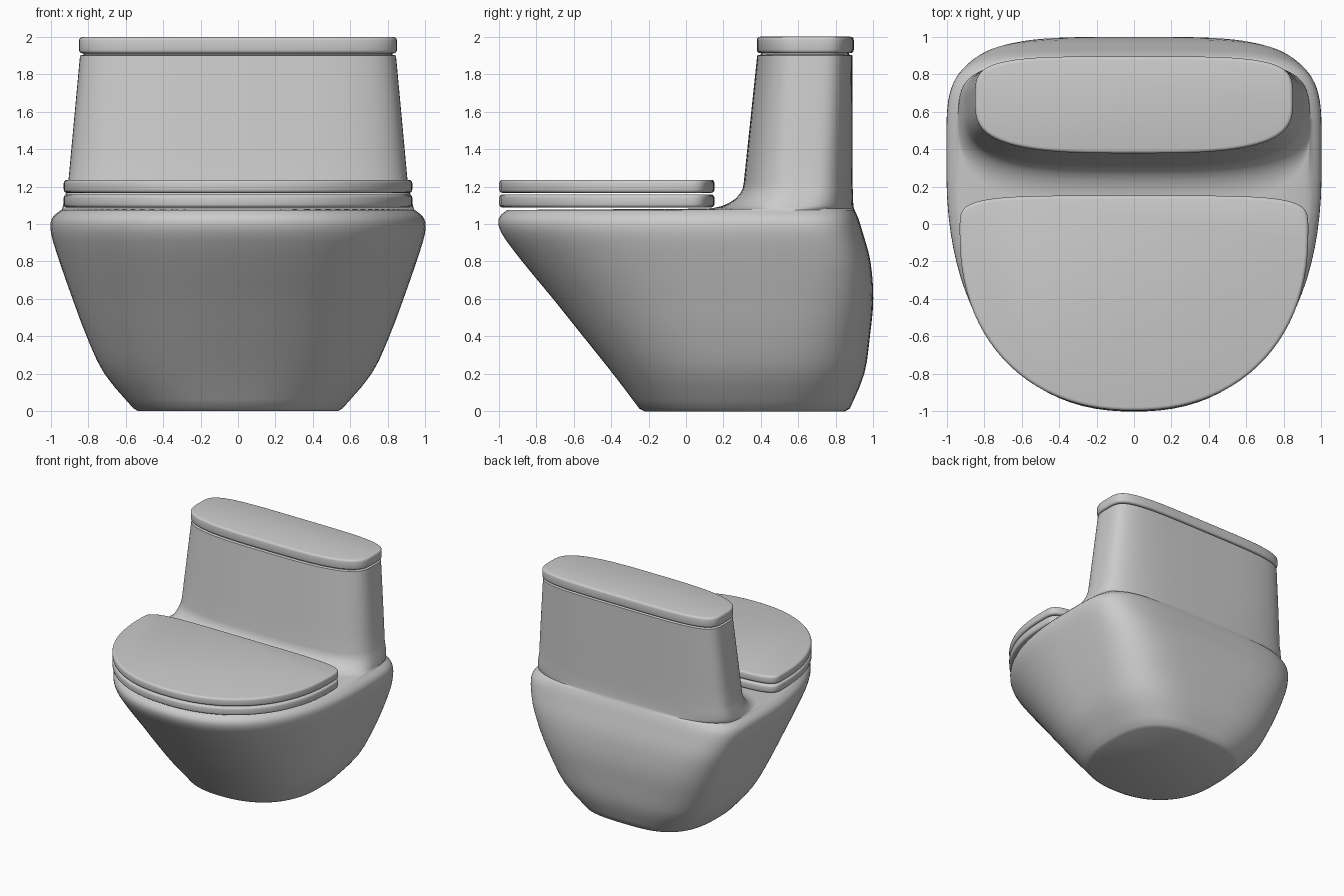
import bpy, bmesh, math
from mathutils import Vector

if "Cube" in bpy.data.objects:
    bpy.data.objects.remove(bpy.data.objects["Cube"])

N = 96  # points around each cross-section


def section(w, front, back, yc, nf, nb):
    """Rounded outline: half width w, separate front/back depth and squareness."""
    pts = []
    for i in range(N):
        a = 2 * math.pi * (i + 0.5) / N
        c, s = math.cos(a), math.sin(a)
        n, depth = (nb, back - yc) if s > 0 else (nf, yc - front)
        pts.append((math.copysign(abs(c) ** (2 / n), c) * w,
                    yc + math.copysign(abs(s) ** (2 / n), s) * depth))
    return pts


def loft(name, rings):
    """Skin a stack of (z, outline) rings and cap both ends."""
    bm = bmesh.new()
    loops = [[bm.verts.new((x, y, z)) for x, y in pts] for z, pts in rings]
    for a, b in zip(loops, loops[1:]):
        for i in range(N):
            j = (i + 1) % N
            bm.faces.new((a[i], a[j], b[j], b[i]))
    bm.faces.new(loops[0][::-1])
    bm.faces.new(loops[-1])
    bmesh.ops.recalc_face_normals(bm, faces=bm.faces)
    me = bpy.data.meshes.new(name)
    bm.to_mesh(me)
    bm.free()
    ob = bpy.data.objects.new(name, me)
    bpy.context.collection.objects.link(ob)
    bpy.ops.object.select_all(action='DESELECT')
    ob.select_set(True)
    bpy.context.view_layer.objects.active = ob
    bpy.ops.object.shade_smooth_by_angle(angle=math.radians(45))


def slab(name, z0, z1, w, front, back, yc, nf, nb, r=0.018):
    """Flat plate with rounded edges."""
    steps = [math.radians(a) for a in (0, 30, 60, 90)]
    edge = [(r * (1 - math.cos(a)), r * (1 - math.sin(a))) for a in steps]
    levels = [(z0 + h, d) for h, d in edge]
    levels += [(z1 - h, d) for h, d in reversed(edge)]
    loft(name, [(z, section(w - d, front + d, back - d, yc, nf, nb)) for z, d in levels])


def smooth(keys, steps=3):
    """Catmull-Rom curve through the key sections."""
    k = [Vector(v) for v in keys]
    k = [k[0]] + k + [k[-1]]
    out = []
    for a, b, c, d in zip(k, k[1:], k[2:], k[3:]):
        for i in range(steps):
            t = i / steps
            out.append(b + (c - a) * t / 2 + (a * 2 - b * 5 + c * 4 - d) * t * t / 2
                       + (b * 3 - a - c * 3 + d) * t ** 3 / 2)
    return out + [k[-1]]


# Bowl: height, half width, front y, back y
bowl = [(.015, .56, -.25, .875), (.2, .715, -.39, .952), (.4, .81, -.55, .982),
        (.6, .885, -.71, 1), (.8, .955, -.875, .985), (.95, 1, -.985, .945),
        (1.03, .995, -1, .92), (1.075, .945, -.955, .9)]
rings = [(0, section(.535, -.22, .85, .32, 2.3, 3))]
for z, w, f, b in smooth(bowl):
    rings.append((z, section(w, f, b, .32, 2.3, 3 + 2 * min(z / .8, 1))))

# Deck sweeping up into the tank with a quarter-round fillet
for i in range(8):
    a = math.pi / 2 * i / 7
    s, h = math.sin(a), 1 - math.cos(a)
    rings.append((1.082 + .138 * h,
                  section(.94 - .032 * h, .1 + .208 * s, .898 - .008 * s,
                          .55 + .09 * s, 3.2, 3.4)))

# Tank walls tapering up, then a recessed neck beneath the cover
for i in range(1, 5):
    t = i / 4
    rings.append((1.22 + .68 * t, section(.908 - .063 * t, .308 + .072 * t, .89,
                                          .64 + .02 * t, 3.2, 3.4 + .9 * t)))
for z in (1.905, 1.925):
    rings.append((z, section(.825, .4, .87, .66, 3.2, 4.3)))
loft("bowl_and_tank", rings)

# Tank cover
slab("tank_cover", 1.912, 2, .85, .378, .896, .66, 3.2, 4.3)

# Seat and its closed lid
for name, z in (("seat", 1.088), ("seat_lid", 1.166)):
    slab(name, z, z + .07, .932, -.998, .152, -.05, 2.2, 5)
